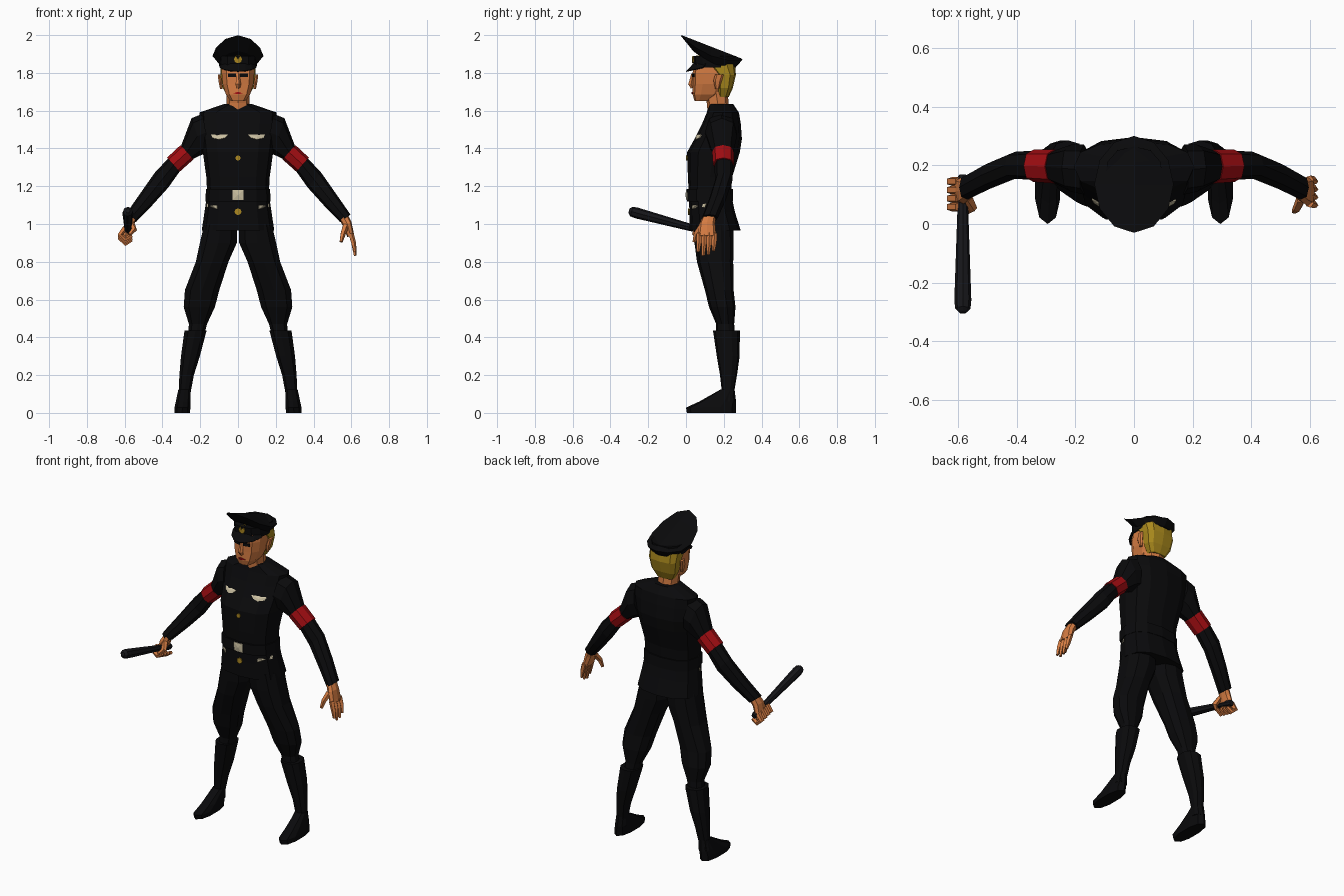
import bpy, bmesh, math
from mathutils import Vector
from mathutils.bvhtree import BVHTree

cube = bpy.data.objects.get("Cube")
if cube:
    bpy.data.objects.remove(cube, do_unlink=True)


def material(name, r, g, b):
    m = bpy.data.materials.new(name)
    m.use_nodes = True
    m.diffuse_color = (r, g, b, 1)
    node = m.node_tree.nodes["Principled BSDF"]
    node.inputs["Base Color"].default_value = (r, g, b, 1)
    node.inputs["Roughness"].default_value = 0.9
    return m


BLACK = material("black cloth", .003, .003, .0035)
BATON = material("baton black", .008, .008, .01)
SKIN = material("skin", .66, .2, .055)
RED = material("red", .36, .004, .006)
HAIR = material("blond hair", .4, .25, .012)
GOLD = material("gold", .42, .25, .015)
CREAM = material("cream", .6, .53, .36)
surfaces = {}


def finish(name, bm, mat):
    bmesh.ops.recalc_face_normals(bm, faces=bm.faces)
    surfaces[name] = BVHTree.FromBMesh(bm)
    mesh = bpy.data.meshes.new(name)
    bm.to_mesh(mesh)
    bm.free()
    mesh.materials.append(mat)
    ob = bpy.data.objects.new(name, mesh)
    bpy.context.collection.objects.link(ob)
    return ob


def skin_rings(name, mat, rings):
    bm = bmesh.new()
    vs = [[bm.verts.new(p) for p in ring] for ring in rings]
    n = len(vs[0])
    for a, b in zip(vs, vs[1:]):
        for i in range(n):
            j = (i + 1) % n
            bm.faces.new((a[i], a[j], b[j], b[i]))
    bm.faces.new(vs[0])
    bm.faces.new(vs[-1])
    return finish(name, bm, mat)


def loft(name, mat, sections, n=10, s=1, power=.85, slope=0, sag=0):
    """Sections: x, y, z, half width, half depth, optional tilt in degrees."""
    rings = []
    for x, y, z, rx, ry, *tilt in sections:
        a = math.radians(tilt[0]) if tilt else 0
        ring = []
        for i in range(n):
            t = math.tau * i / n + math.pi / 2
            c, d = math.cos(t), math.sin(t)
            u = math.copysign(abs(c) ** power, c) * rx
            v = math.copysign(abs(d) ** power, d) * ry
            ring.append((s * (x + u * math.cos(a)), y + v,
                         z + u * math.sin(a) + slope * v - sag * u * u))
        rings.append(ring)
    return skin_rings(name, mat, rings)


def tall(name, mat, rows, **kw):
    """Rows: z, x centre, half width, front y, back y."""
    return loft(name, mat, [(x, (f + b) / 2, z, rx, (b - f) / 2)
                            for z, x, rx, f, b in rows], **kw)


def tube(name, mat, pts, radii, n=6):
    pts = [Vector(p) for p in pts]
    rings = []
    for i, p in enumerate(pts):
        d = (pts[min(i + 1, len(pts) - 1)] - pts[max(i - 1, 0)]).normalized()
        ref = Vector((0, 1, 0)) if abs(d.y) < .8 else Vector((1, 0, 0))
        u = d.cross(ref).normalized()
        v = d.cross(u)
        rings.append([p + radii[i] * (u * math.cos(math.tau * k / n)
                      + v * math.sin(math.tau * k / n)) for k in range(n)])
    return skin_rings(name, mat, rings)


def plate(name, mat, target, outline):
    """Thin plate laid on the front of a part, outline in x and z."""
    mid = (sum(p[0] for p in outline) / len(outline),
           sum(p[1] for p in outline) / len(outline))
    bm = bmesh.new()
    vs = []
    for x, z in [mid] + outline:
        hit = surfaces[target].ray_cast(Vector((x, -1, z)), Vector((0, 1, 0)))[0]
        vs.append(bm.verts.new((x, (hit.y if hit else .1) - .004, z)))
    rim = vs[1:]
    for i in range(len(rim)):
        bm.faces.new((vs[0], rim[i], rim[(i + 1) % len(rim)]))
    ob = finish(name, bm, mat)
    mod = ob.modifiers.new("thickness", "SOLIDIFY")
    mod.thickness, mod.offset = .006, 0


def disc(x, z, r):
    return [(x + r * math.cos(math.tau * k / 8), z + r * math.sin(math.tau * k / 8))
            for k in range(8)]


def box(x0, x1, z0, z1):
    return [(x0, z0), (x1, z0), (x1, z1), (x0, z1)]


# Jacket and belt
tall("jacket", BLACK, [
    (.965, 0, .192, .02, .29), (1.06, 0, .178, .018, .26),
    (1.16, 0, .163, .015, .238), (1.25, 0, .168, .01, .245),
    (1.38, 0, .186, .006, .285), (1.45, 0, .195, .045, .296),
    (1.53, 0, .2, .085, .29), (1.59, 0, .205, .11, .28),
    (1.635, 0, .075, .12, .25)], n=12, power=.8)
tall("belt", BLACK, [(1.12, 0, .172, .005, .25), (1.185, 0, .17, .003, .248)],
     n=12, power=.8)
plate("belt_buckle", CREAM, "belt", box(-.03, .03, 1.127, 1.18))
plate("chest_button", GOLD, "jacket", disc(0, 1.35, .014))
plate("lower_button", GOLD, "jacket", disc(0, 1.065, .018))

# Neck, head and hair
tall("neck", SKIN, [(1.59, 0, .07, .115, .235), (1.64, 0, .06, .11, .225),
                    (1.72, 0, .064, .09, .22)], n=8)
tall("head", SKIN, [
    (1.652, 0, .04, .045, .13), (1.685, 0, .066, .035, .19),
    (1.74, 0, .084, .036, .225), (1.80, 0, .09, .035, .245),
    (1.85, 0, .088, .045, .25)], n=10, power=.7)
tall("hair", HAIR, [
    (1.672, 0, .055, .165, .226), (1.72, 0, .083, .16, .248),
    (1.79, 0, .095, .15, .264), (1.85, 0, .097, .09, .26)], power=.65)
tube("nose", SKIN, [(0, .036, 1.795), (0, .027, 1.74), (0, .036, 1.722)],
     [.008, .016, .012], n=5)
plate("mouth", RED, "head", [(-.024, 1.692), (0, 1.687), (.024, 1.692), (0, 1.7)])

# Peaked cap with tilted crown
loft("cap_band", BLACK, [(0, .153, 1.828, .099, .112), (0, .15, 1.89, .101, .114)], n=12)
loft("cap_crown", BLACK, [
    (0, .15, 1.872, .1, .112), (0, .135, 1.935, .135, .165),
    (0, .135, 1.938, .003, .155)], n=12, power=1, slope=-.39, sag=2.5)
plate("cap_badge", GOLD, "cap_band", disc(0, 1.872, .021))
bm = bmesh.new()
arcs = []
for k in range(7):
    t = math.radians(-66 + 22 * k)
    c, d = math.cos(t), math.sin(t)
    arcs.append([bm.verts.new((.1 * d, .15 - .11 * c, 1.85)),
                 bm.verts.new((.108 * d, .15 - .15 * c, 1.842 - .032 * c))])
for a, b in zip(arcs, arcs[1:]):
    bm.faces.new((a[0], b[0], b[1], a[1]))
visor = finish("cap_visor", bm, BLACK)
visor.modifiers.new("thickness", "SOLIDIFY").thickness = .006

for s, side in ((1, "left"), (-1, "right")):
    # Face and pocket details
    plate(side + "_eye", BLACK, "head", box(s * .011, s * .052, 1.778, 1.796))
    tall(side + "_ear", SKIN, [(1.715, .088, .008, .155, .175),
                               (1.76, .095, .01, .145, .19),
                               (1.792, .1, .008, .155, .2)], n=6, s=s)
    plate(side + "_chest_pocket", CREAM, "jacket",
          [(s * .052, 1.472), (s * .143, 1.472), (s * .135, 1.455),
           (s * .1, 1.447), (s * .07, 1.455)])
    plate(side + "_lower_pocket", CREAM, "jacket",
          [(s * .11, 1.08), (s * .165, 1.088), (s * .165, 1.108), (s * .11, 1.098)])

    # Breeches, boot and foot
    tall(side + "_breeches", BLACK, [
        (1.0, .092, .09, .04, .25), (.9, .104, .102, .045, .252),
        (.8, .137, .09, .058, .25), (.65, .19, .095, .1, .252),
        (.56, .205, .086, .122, .262), (.47, .212, .05, .16, .255),
        (.41, .222, .045, .16, .26)], s=s)
    tall(side + "_boot", BLACK, [
        (.435, .225, .061, .143, .285), (.3, .252, .052, .163, .284),
        (.2, .272, .04, .18, .27), (.11, .282, .033, .19, .255),
        (.06, .288, .038, .17, .262)], s=s)
    tall(side + "_foot", BLACK, [
        (0, .296, .043, .005, .265), (.028, .294, .044, 0, .266),
        (.06, .29, .041, .07, .265), (.125, .283, .034, .185, .257)], s=s)

    # Sleeve, plain armband and hand
    loft(side + "_sleeve", BLACK, [
        (.17, .185, 1.485, .1, .085, 80), (.215, .19, 1.465, .1, .08, 72),
        (.272, .195, 1.378, .046, .055, 50), (.34, .2, 1.312, .046, .05, 47),
        (.405, .2, 1.232, .053, .046, 47), (.49, .165, 1.125, .044, .045, 42),
        (.568, .125, 1.03, .034, .042, 36)], n=8, s=s)
    loft(side + "_armband", RED, [(.27, .196, 1.38, .051, .058, 48),
                                  (.342, .198, 1.314, .05, .055, 47)], n=8, s=s)
    loft(side + "_palm", SKIN, [
        (.555, .125, 1.045, .026, .034, 36), (.578, .112, 1.0, .025, .042, 25),
        (.597, .11, .935, .019, .05, 12)], n=8, s=s)

# Open left hand
for k in range(4):
    y = .07 + .027 * k
    drop = (.02, 0, .005, .025)[k]
    tube("left_finger", SKIN, [(.597, y, .95), (.611, y - .002, .9),
                               (.62, y - .006, .832 + drop)], [.015, .014, .008], n=5)
tube("left_thumb", SKIN, [(.57, .085, .99), (.556, .055, .95), (.545, .043, .905)],
     [.018, .015, .009], n=5)

# Right fist around the baton
for k in range(4):
    y = .058 + .029 * k
    z = .03 - .008 * k
    tube("right_finger", SKIN, [(-.598, y, .95 + z), (-.624, y, .915 + z),
                                (-.595, y, .89 + z), (-.562, y, .91 + z)],
         [.016, .016, .015, .011], n=5)
tube("right_thumb", SKIN, [(-.565, .09, 1.0), (-.55, .055, .97), (-.575, .04, .945)],
     [.018, .016, .01], n=5)
tube("baton", BATON, [(-.583, .165, .942), (-.583, .15, .946), (-.583, .06, .972),
                      (-.583, -.26, 1.058), (-.583, -.288, 1.066), (-.583, -.302, 1.07)],
     [.015, .02, .018, .029, .026, .012], n=8)
